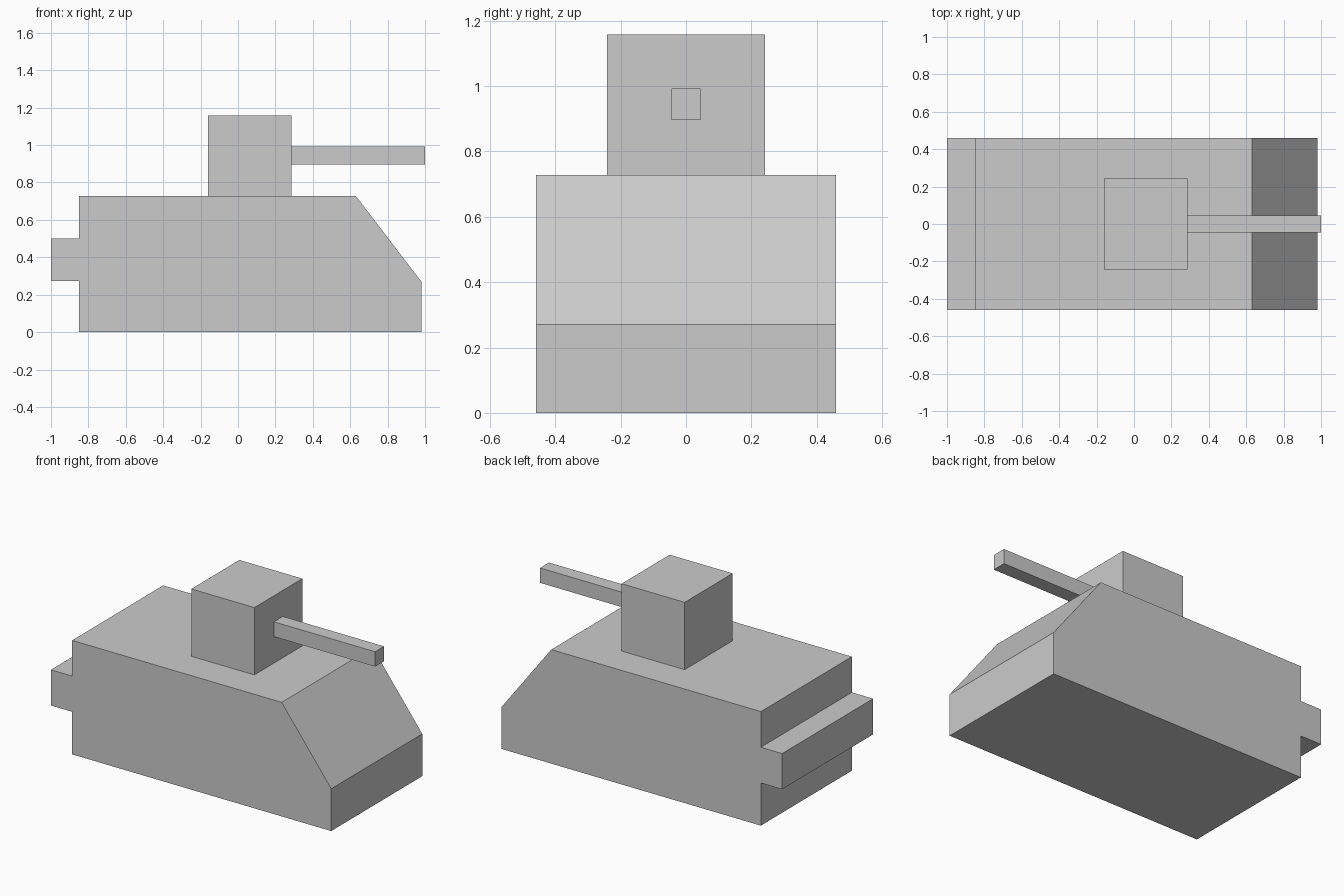
import bpy
import bmesh

if "Cube" in bpy.data.objects:
    bpy.data.objects.remove(bpy.data.objects["Cube"])


def extrude_profile(name, points, half_width):
    """Make a solid from an (x, z) outline extruded across y."""
    bm = bmesh.new()
    face = bm.faces.new([bm.verts.new((x, -half_width, z)) for x, z in points])
    extruded = bmesh.ops.extrude_face_region(bm, geom=[face])["geom"]
    verts = [v for v in extruded if isinstance(v, bmesh.types.BMVert)]
    bmesh.ops.translate(bm, verts=verts, vec=(0, 2 * half_width, 0))
    bmesh.ops.recalc_face_normals(bm, faces=bm.faces)
    mesh = bpy.data.meshes.new(name)
    bm.to_mesh(mesh)
    bm.free()
    obj = bpy.data.objects.new(name, mesh)
    bpy.context.collection.objects.link(obj)
    return obj


def block(name, x0, x1, z0, z1, half_width):
    return extrude_profile(name, [(x0, z0), (x1, z0), (x1, z1), (x0, z1)], half_width)


# Hull with sloped nose and full-width rear ledge
extrude_profile("hull", [
    (-0.85, 0), (0.98, 0), (0.98, 0.27), (0.63, 0.728), (-0.85, 0.728),
    (-0.85, 0.5), (-1.0, 0.5), (-1.0, 0.272), (-0.85, 0.272),
], 0.459)

# Turret and square gun barrel
block("turret", -0.16, 0.285, 0.728, 1.158, 0.242)
block("barrel", 0.285, 1.0, 0.897, 0.992, 0.045)
